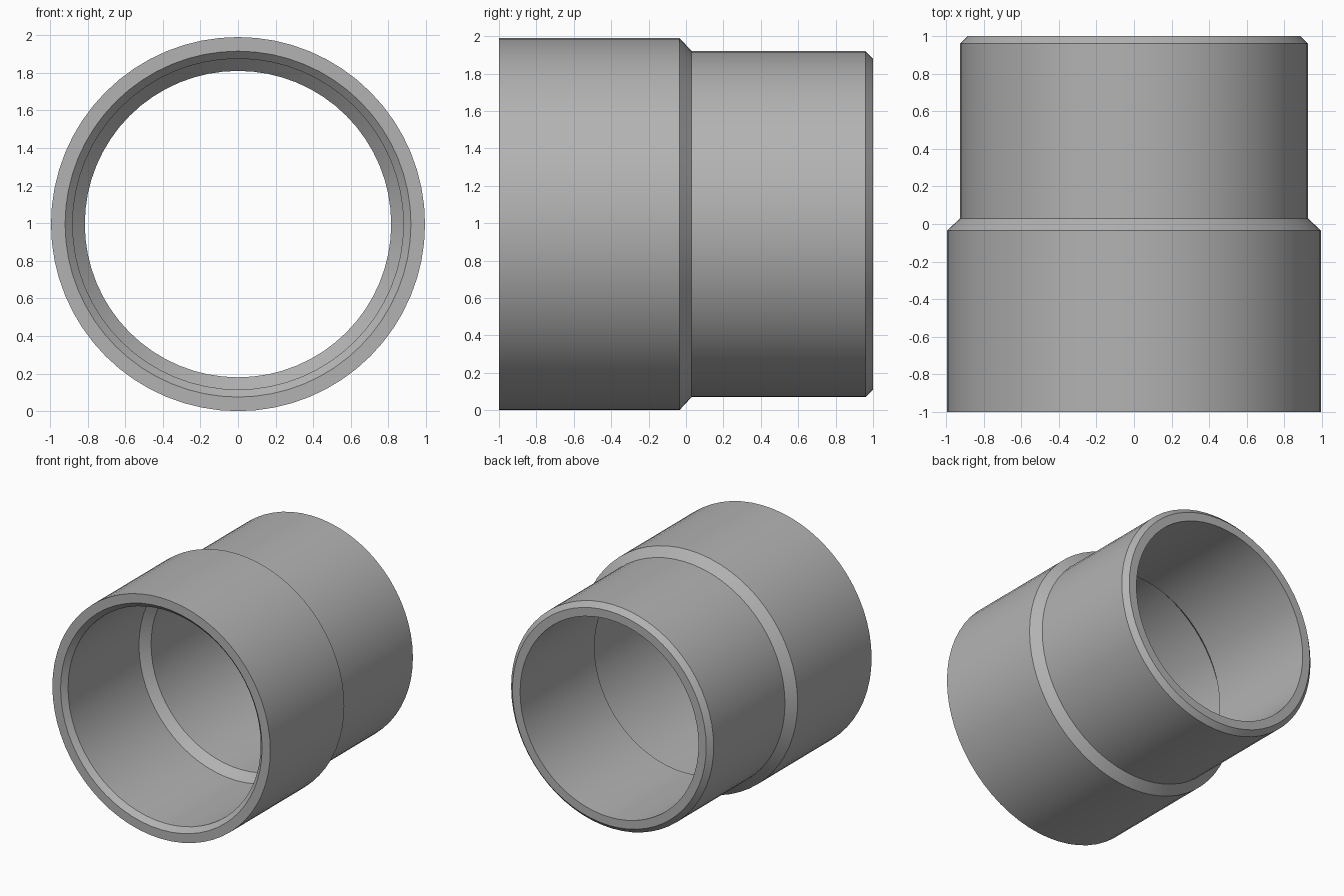
import bpy, bmesh, math
from mathutils import Vector

cube = bpy.data.objects.get("Cube")
if cube:
    bpy.data.objects.remove(cube, do_unlink=True)

SIDES = 64
R_SOCKET, R_SPIGOT = 0.995, 0.925      # outer radii, front and back
R_BORE, R_NECK = 0.88, 0.815           # inner radii, front and back
CHAMFER = 0.04

# Closed wall section as (radius, y), outside first, then back through the bore
section = [
    (R_SOCKET, -1), (R_SOCKET, -0.035), (R_SPIGOT, 0.03),
    (R_SPIGOT, 1 - CHAMFER), (R_SPIGOT - CHAMFER, 1), (R_NECK, 1),
    (R_NECK, 0.03), (R_BORE, -0.035),
    (R_BORE, CHAMFER - 1), (R_BORE + CHAMFER, -1),
]

# Revolve the section around the y axis
bm = bmesh.new()
verts = [bm.verts.new((r, y, 0)) for r, y in section]
edges = [bm.edges.new((v, verts[i - 1])) for i, v in enumerate(verts)]
bmesh.ops.spin(bm, geom=verts + edges, cent=(0, 0, 0), axis=(0, 1, 0),
               angle=math.tau, steps=SIDES, use_duplicate=False)
bmesh.ops.remove_doubles(bm, verts=bm.verts, dist=0.0001)
bmesh.ops.recalc_face_normals(bm, faces=bm.faces)
bmesh.ops.translate(bm, verts=bm.verts, vec=Vector((0, 0, R_SOCKET)))

mesh = bpy.data.meshes.new("reducing_sleeve")
bm.to_mesh(mesh)
bm.free()
sleeve = bpy.data.objects.new("reducing_sleeve", mesh)
bpy.context.collection.objects.link(sleeve)

# Plain grey
grey = bpy.data.materials.new("plain_grey")
grey.use_nodes = True
colour = (0.45, 0.45, 0.45, 1)
grey.diffuse_color = colour
grey.node_tree.nodes["Principled BSDF"].inputs["Base Color"].default_value = colour
mesh.materials.append(grey)

# Smooth round walls, crisp chamfers
bpy.ops.object.select_all(action="DESELECT")
sleeve.select_set(True)
bpy.context.view_layer.objects.active = sleeve
bpy.ops.object.shade_smooth_by_angle(angle=math.radians(30))
